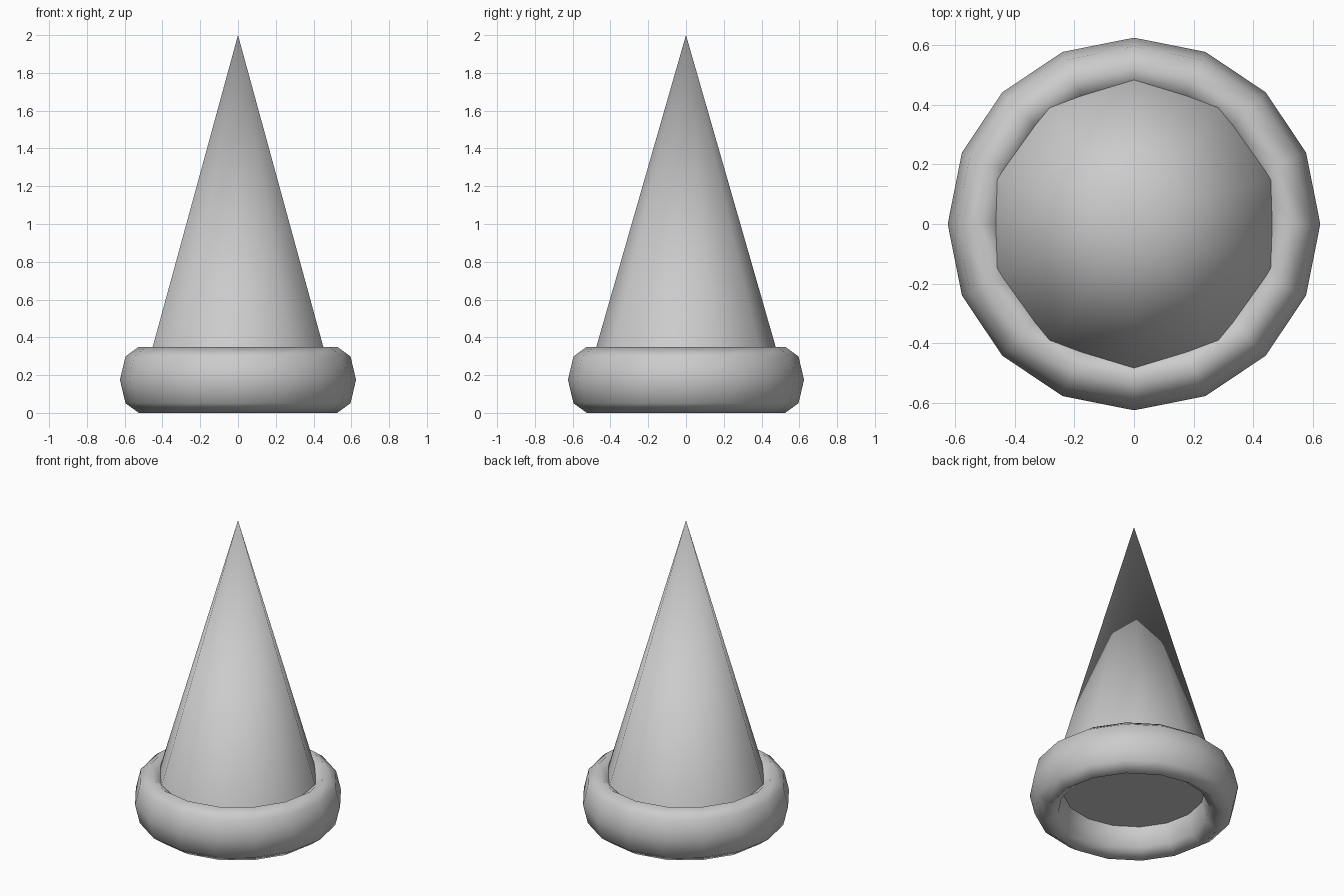
import bpy
import math

if "Cube" in bpy.data.objects:
    bpy.data.objects.remove(bpy.data.objects["Cube"])

# Tall spike: ten-sided cone whose base sits at the ring's mid-height
bpy.ops.mesh.primitive_cone_add(vertices=10, radius1=0.525, radius2=0, depth=1.825,
                                location=(0, 0, 0.175 + 1.825 / 2))
spike = bpy.context.object
spike.name = "spike"
bpy.ops.object.shade_smooth_by_angle(angle=math.radians(50))

# Base ring: coarse torus stretched vertically
bpy.ops.mesh.primitive_torus_add(major_segments=16, minor_segments=8,
                                 major_radius=0.525, minor_radius=0.1,
                                 location=(0, 0, 0.175))
ring = bpy.context.object
ring.name = "base_ring"
ring.scale.z = 1.75
bpy.ops.object.transform_apply(location=False, rotation=False, scale=True)
bpy.ops.object.shade_smooth()
